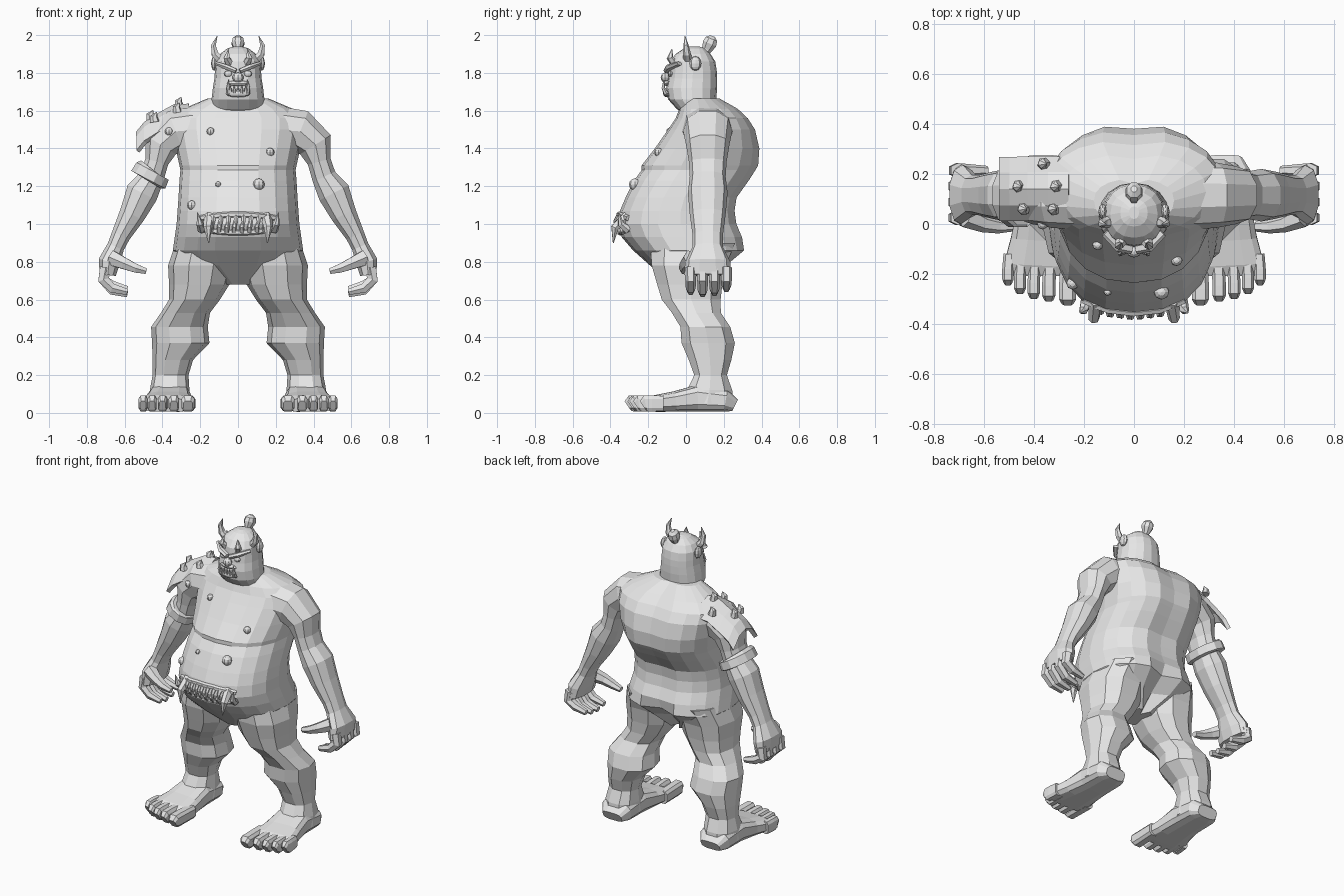
import bpy, bmesh, math
from mathutils import Vector
from mathutils.bvhtree import BVHTree

skin = bpy.data.materials.new("grey")
skin.diffuse_color = (0.8, 0.8, 0.8, 1)


def finish(name, bm, smooth=False):
    bmesh.ops.recalc_face_normals(bm, faces=bm.faces)
    for f in bm.faces:
        f.smooth = smooth
    me = bpy.data.meshes.new(name)
    bm.to_mesh(me)
    bm.free()
    me.materials.append(skin)
    ob = bpy.data.objects.new(name, me)
    bpy.context.collection.objects.link(ob)
    return ob


def skin_rings(name, rings):
    """Bridge a list of equal-sized point rings and cap both ends."""
    bm = bmesh.new()
    vs = [[bm.verts.new(p) for p in r] for r in rings]
    n = len(vs[0])
    for a, b in zip(vs, vs[1:]):
        for i in range(n):
            bm.faces.new((a[i], a[(i + 1) % n], b[(i + 1) % n], b[i]))
    bm.faces.new(vs[0])
    bm.faces.new(vs[-1])
    return finish(name, bm)


def power(v, p):
    return math.copysign(abs(v) ** p, v)


def stack(name, rows, n=12, p=0.85, mid=0.5, dent=None):
    """Horizontal sections: (z, centre x, half width, front y, back y)."""
    rings = []
    for z, cx, w, yf, yb in rows:
        ym = yf + (yb - yf) * mid
        ring = []
        for i in range(n):
            a = 2 * math.pi * i / n
            s, c = math.sin(a), math.cos(a)
            y = ym + power(s, p) * ((yb - ym) if s > 0 else (ym - yf))
            if dent and s > 0.99:
                y -= dent(z)
            ring.append((cx + w * power(c, p), y, z))
        rings.append(ring)
    return skin_rings(name, rings)


def tube(name, pts, n=8, axis=(0, 1, 0), p=0.9):
    """Sections along a path: (x, y, z, radius across, radius along axis)."""
    cs = [Vector(q[:3]) for q in pts]
    rings = []
    for i, q in enumerate(pts):
        t = (cs[min(i + 1, len(cs) - 1)] - cs[max(i - 1, 0)]).normalized()
        v = Vector(axis)
        u = v.cross(t).normalized()
        v = t.cross(u).normalized()
        ring = []
        for k in range(n):
            a = 2 * math.pi * (k + 0.5) / n
            ring.append(cs[i] + u * q[3] * power(math.cos(a), p)
                        + v * q[4] * power(math.sin(a), p))
        rings.append(ring)
    return skin_rings(name, rings)


def spike(name, base, mid, tip, r, n=6):
    return tube(name, [(*base, r, r), (*mid, r * .75, r * .75),
                       (*tip, r * .08, r * .08)], n, (0.3, 0.95, 0.1))


def ball(name, c, r, scale=(1, 1, 1), seg=8):
    bm = bmesh.new()
    bmesh.ops.create_uvsphere(bm, u_segments=seg, v_segments=seg - 2, radius=r)
    for v in bm.verts:
        v.co = Vector(c) + v.co * Vector(scale)
    return finish(name, bm)


# Torso with big belly, hump back and a groove down the spine
torso = stack("torso", [
    (.68, 0, .08, -.08, .12), (.78, 0, .28, -.19, .22), (.86, 0, .345, -.28, .32),
    (.93, 0, .335, -.34, .31), (1.0, 0, .325, -.365, .28), (1.07, 0, .32, -.35, .27),
    (1.14, 0, .315, -.32, .28), (1.23, 0, .31, -.275, .345), (1.285, 0, .305, -.235, .38),
    (1.31, 0, .31, -.235, .395), (1.40, 0, .33, -.165, .4), (1.5, 0, .35, -.095, .375),
    (1.56, 0, .35, -.055, .335), (1.61, 0, .29, -.035, .28), (1.665, 0, .16, .0, .18)],
    20, .88, .52, lambda z: .06 if z < .9 else .02)
bm = bmesh.new()
bm.from_mesh(torso.data)
tree = BVHTree.FromBMesh(bm)
bm.free()


def front_point(x, z):
    hit = tree.ray_cast(Vector((x, -2, z)), Vector((0, 1, 0)))[0]
    return hit if hit else Vector((x, 0, z))


# Head with heavy jaw
stack("head", [
    (1.57, 0, .12, .0, .17), (1.61, 0, .14, -.05, .17), (1.66, 0, .14, -.095, .16),
    (1.72, 0, .133, -.105, .165), (1.77, 0, .125, -.095, .165), (1.81, 0, .122, -.09, .163),
    (1.86, 0, .118, -.085, .155), (1.90, 0, .095, -.055, .13), (1.93, 0, .055, -.01, .1),
    (1.94, 0, .02, .02, .07)], 16, .9, .5)
ball("nose", (0, -.11, 1.775), .03, (1, .8, .9))
ball("lower_lip", (0, -.1, 1.69), .055, (1.2, .4, .35))
ball("upper_lip", (0, -.1, 1.745), .05, (1.2, .4, .3))
tube("topknot", [(0, .09, 1.9, .02, .02), (0, .11, 1.925, .022, .03), (0, .125, 1.955, .036, .04),
                 (0, .135, 1.98, .03, .034), (0, .14, 1.995, .012, .014)], 8)
for i in range(5):
    x = -.04 + .02 * i
    spike("mouth_tooth", (x, -.112, 1.69), (x, -.117, 1.71), (x, -.118, 1.735), .009, 5)

for s, side in ((1, "left"), (-1, "right")):
    # Face details and horns
    tube(side + "_brow", [(s * .01, -.1, 1.81, .013, .02), (s * .06, -.09, 1.83, .015, .022),
                          (s * .115, -.035, 1.85, .01, .018)], 6)
    ball(side + "_eye", (s * .052, -.082, 1.795), .02, (1.2, .7, .8))
    ball(side + "_ear", (s * .125, .05, 1.85), .035, (.5, .9, 1.1))
    spike(side + "_mouth_tusk", (s * .05, -.105, 1.69), (s * .055, -.12, 1.72),
          (s * .05, -.118, 1.765), .013)
    tube(side + "_side_horn", [(s * .09, .01, 1.865, .024, .024), (s * .122, .005, 1.9, .021, .021),
                               (s * .13, 0, 1.945, .014, .014), (s * .11, -.005, 1.995, .002, .002)], 6)
    tube(side + "_front_horn", [(s * .045, -.06, 1.85, .024, .024), (s * .06, -.085, 1.88, .018, .018),
                                (s * .05, -.075, 1.925, .002, .002)], 6)

    # Arm from inside the chest to the knuckles
    arm = [(.20, 1.50, .13, .14), (.33, 1.49, .12, .13), (.41, 1.42, .1, .115),
           (.43, 1.33, .065, .1), (.455, 1.25, .068, .095), (.508, 1.165, .09, .105),
           (.56, 1.05, .072, .095), (.62, .94, .053, .08), (.647, .88, .048, .08),
           (.682, .80, .06, .12), (.69, .73, .045, .125)]
    tube(side + "_arm", [(s * x, .115, z, a, b) for x, z, a, b in arm], 10)
    for k in range(4):
        y, d = .025 + .063 * k, (0, -.012, -.005, .015)[k]
        tube(side + "_finger", [(s * .70, y, .77, .035, .03), (s * .712, y, .705, .033, .029),
                                (s * .665, y, .66 + d, .028, .026),
                                (s * .585, y, .64 + d, .018, .018)], 6)
    tube(side + "_thumb", [(s * .67, .03, .82, .045, .045), (s * .60, -.0, .79, .034, .034),
                           (s * .54, -.01, .765, .026, .028), (s * .485, -.01, .75, .017, .02)], 6)

    # Leg with bulging knee and calf
    leg = [(.90, .18, .15, -.2, .27), (.78, .195, .175, -.19, .22), (.68, .205, .16, -.16, .2),
           (.6, .23, .135, -.135, .19), (.53, .278, .13, -.08, .19), (.455, .31, .15, -.035, .24),
           (.37, .303, .152, -.03, .265), (.28, .345, .107, .01, .245), (.2, .357, .095, .04, .22),
           (.12, .362, .105, .0, .25), (.05, .362, .11, -.03, .255)]
    stack(side + "_leg", [(z, s * x, w, a, b) for z, x, w, a, b in leg], 10, .85)
    # Foot runs forward from the heel: (x, y, height, half width)
    foot = [(.362, .26, .07, .07), (.362, .21, .12, .105), (.362, .06, .145, .11),
            (.368, -.06, .11, .125), (.375, -.16, .09, .145), (.375, -.2, .07, .14)]
    tube(side + "_foot", [(s * x, y, h / 2 + .005, h / 2, w) for x, y, h, w in foot], 12, (1, 0, 0), .6)
    for k, (x, y, w) in enumerate([(.265, -.31, .036), (.34, -.295, .028), (.4, -.285, .026),
                                   (.455, -.265, .025), (.503, -.23, .024)]):
        tube(side + "_toe", [(s * (x - .005), -.12, .05, .042, w), (s * x, y + .05, .05, .044, w),
                             (s * x, y + .015, .05, .044, w), (s * x, y, .04, .028, w * .7)],
             8, (1, 0, 0), .6)

    # Large tusks of the belly mouth
    b = front_point(s * .15, 1.03)
    spike("belly_tusk", b + Vector((0, .02, .01)), b + Vector((s * .01, -.05, -.05)),
          Vector((s * .155, -.385, .9)), .03)
    b = front_point(s * .19, .97)
    spike("belly_side_tusk", b, b + Vector((s * .012, -.04, .03)),
          b + Vector((s * .025, -.05, .09)), .024)

# Belly mouth: lips and two rows of teeth
for name, z0, bend in (("belly_upper_lip", 1.05, -.02), ("belly_lower_lip", .955, .02)):
    pts = []
    for i in range(9):
        x = -.2 + .05 * i
        q = front_point(x, z0 + bend * (x / .2) ** 2)
        pts.append((*q, .016, .016))
    tube(name, pts, 6, (0, 0, 1))
for i in range(8):
    x = -.14 + .04 * i
    q = front_point(x, .955)
    spike("belly_lower_tooth", q, q + Vector((0, -.025, .03)),
          q + Vector((.005, -.02, .065 + .02 * (i % 2))), .016, 5)
    q = front_point(x + .01, 1.045)
    spike("belly_upper_tooth", q, q + Vector((0, -.02, -.03)),
          q + Vector((0, -.025, -.06 - .015 * (i % 3))), .014, 5)

# Warts
for x, z, r in ((-.145, 1.49, .021), (.17, 1.38, .023), (.11, 1.21, .031),
                (-.105, 1.21, .015), (-.245, 1.1, .025)):
    ball("wart", front_point(x, z), r)
ball("wart", (-.365, .0, 1.49), .022)

# Shoulder pad: bent plate with knobs on the right shoulder
bm = bmesh.new()
cols = [(-.26, 1.625), (-.34, 1.62), (-.42, 1.575), (-.49, 1.53), (-.53, 1.48)]
grid = [[bm.verts.new((x, .14 + .03 * j, z - .006 * j * j)) for j in range(-4, 5, 2)] for x, z in cols]
for a, b in zip(grid, grid[1:]):
    for j in range(4):
        bm.faces.new((a[j], a[j + 1], b[j + 1], b[j]))
pad = finish("shoulder_pad", bm)
mod = pad.modifiers.new("thickness", 'SOLIDIFY')
mod.thickness, mod.offset = .025, 0
for x, y, z in ((-.31, .15, 1.62), (-.46, .15, 1.55), (-.36, .24, 1.57), (-.44, .06, 1.54), (-.32, .06, 1.59)):
    spike("pad_spike", (x, y, z), (x - .005, y, z + .03), (x + .01, y, z + .052), .026, 6)

# Arm band on the right arm
tube("arm_band", [(-.448, .115, 1.285, .085, .12), (-.452, .115, 1.28, .1, .13),
                  (-.475, .115, 1.235, .105, .13), (-.478, .115, 1.23, .085, .12)], 12)
